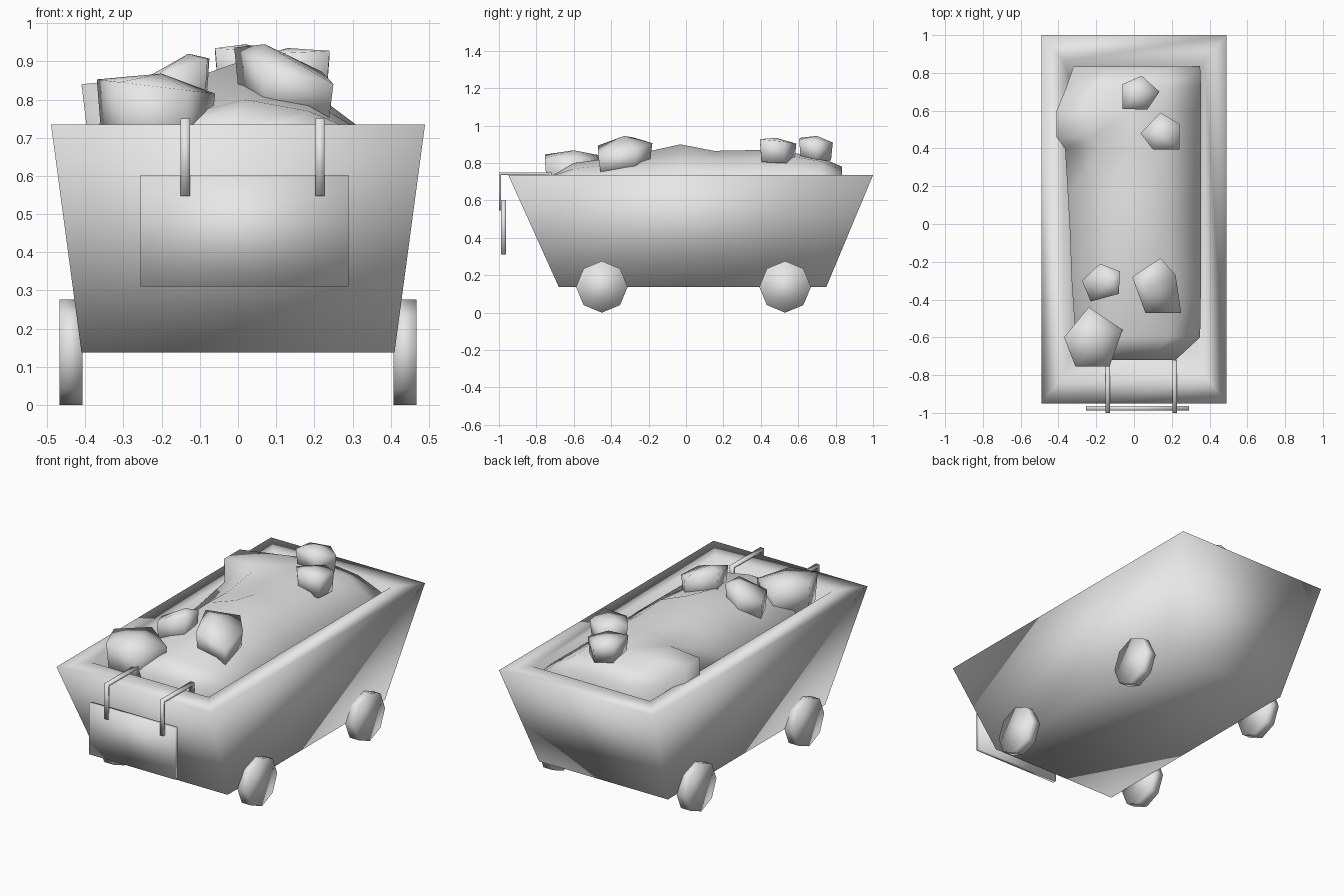
import bpy, bmesh, math
from mathutils import Vector

if "Cube" in bpy.data.objects:
    bpy.data.objects.remove(bpy.data.objects["Cube"], do_unlink=True)

GREY = (0.8, 0.8, 0.8, 1)
grey = bpy.data.materials.new("plain_grey")
grey.use_nodes = True
grey.diffuse_color = GREY
grey.node_tree.nodes["Principled BSDF"].inputs["Base Color"].default_value = GREY


def finish(name, bm):
    """Turn a bmesh into a smooth grey object."""
    bmesh.ops.recalc_face_normals(bm, faces=bm.faces)
    for face in bm.faces:
        face.smooth = True
    mesh = bpy.data.meshes.new(name)
    bm.to_mesh(mesh)
    bm.free()
    mesh.materials.append(grey)
    obj = bpy.data.objects.new(name, mesh)
    bpy.context.collection.objects.link(obj)
    return obj


def loft(name, rings):
    """Skin a list of closed rings and cap both ends."""
    bm = bmesh.new()
    loops = [[bm.verts.new(p) for p in ring] for ring in rings]
    for a, b in zip(loops, loops[1:]):
        for i in range(len(a)):
            j = (i + 1) % len(a)
            bm.faces.new((a[i], a[j], b[j], b[i]))
    bm.faces.new(loops[0])
    bm.faces.new(loops[-1])
    return finish(name, bm)


def rect(hx, y0, y1, z):
    return [(-hx, y0, z), (hx, y0, z), (hx, y1, z), (-hx, y1, z)]


def extrude_x(name, outline, x0, x1):
    return loft(name, [[(x, y, z) for y, z in outline] for x in (x0, x1)])


# Tapered cart body with a flat rim and a hollow inside
loft("cart_body", [
    rect(0.41, -0.68, 0.75, 0.137),
    rect(0.49, -0.95, 1.0, 0.735),
    rect(0.373, -0.8, 0.86, 0.735),
    rect(0.33, -0.67, 0.74, 0.45),
])

# Eight-sided wheels
for place, cy in (("front", -0.45), ("back", 0.53)):
    outline = [(cy + 0.138 * math.sin(k * math.pi / 4),
                0.138 + 0.138 * math.cos(k * math.pi / 4)) for k in range(8)]
    for side, s in (("left", 1), ("right", -1)):
        extrude_x(f"{place}_{side}_wheel", outline, s * 0.407, s * 0.468)

# Hanging plate and its two hooks
extrude_x("hanging_plate", [(-0.988, 0.31), (-0.963, 0.31),
                            (-0.963, 0.603), (-0.988, 0.603)], -0.255, 0.29)
hook = [(-1, 0.547), (-1, 0.75), (-0.72, 0.75), (-0.72, 0.66),
        (-0.735, 0.66), (-0.735, 0.737), (-0.988, 0.737), (-0.988, 0.547)]
for side, x in (("right", -0.138), ("left", 0.215)):
    extrude_x(f"{side}_hook", hook, x - 0.012, x + 0.012)

# Lumpy load: each row is y, left x, right x, then heights from left to right
rows = [
    (-0.72, -0.28, 0.22, (0.68, 0.72, 0.73, 0.73, 0.69)),
    (-0.6, -0.31, 0.35, (0.70, 0.76, 0.80, 0.77, 0.70)),
    (-0.3, -0.33, 0.355, (0.70, 0.80, 0.84, 0.80, 0.70)),
    (-0.03, -0.34, 0.355, (0.70, 0.84, 0.90, 0.83, 0.70)),
    (0.15, -0.35, 0.355, (0.71, 0.83, 0.865, 0.82, 0.70)),
    (0.4, -0.365, 0.355, (0.74, 0.85, 0.87, 0.83, 0.70)),
    (0.46, -0.41, 0.355, (0.84, 0.86, 0.86, 0.83, 0.70)),
    (0.6, -0.41, 0.355, (0.84, 0.85, 0.85, 0.83, 0.70)),
    (0.72, -0.36, 0.355, (0.76, 0.82, 0.83, 0.81, 0.70)),
    (0.835, -0.32, 0.35, (0.74, 0.77, 0.78, 0.76, 0.69)),
]
bm = bmesh.new()
grid = [[bm.verts.new((xl + (xr - xl) * i / 4, y, z)) for i, z in enumerate(hs)]
        for y, xl, xr, hs in rows]
for a, b in zip(grid, grid[1:]):
    for i in range(4):
        bm.faces.new((a[i], a[i + 1], b[i + 1], b[i]))
border = [e for e in bm.edges if e.is_boundary]
skirt = bmesh.ops.extrude_edge_only(bm, edges=border)["geom"]
for v in skirt:
    if isinstance(v, bmesh.types.BMVert):
        v.co = (v.co.x * 0.9, v.co.y * 0.88, 0.5)
finish("load_pile", bm)


def rock(name, outline, base, top, slope, peak):
    """Chunky stone: a tilted five-sided block with a low peak."""
    bm = bmesh.new()
    c = sum((Vector(p) for p in outline), Vector((0, 0))) / len(outline)
    low, high = [], []
    for p in outline:
        d = Vector(p) - c
        tilt = d.dot(Vector(slope))
        q = c + d * 0.9
        low.append(bm.verts.new((q.x, q.y, base + tilt * 0.5)))
        high.append(bm.verts.new((p[0], p[1], top + tilt)))
    tip = bm.verts.new(peak)
    bm.faces.new(low)
    for i in range(len(outline)):
        j = (i + 1) % len(outline)
        bm.faces.new((low[i], low[j], high[j], high[i]))
        bm.faces.new((high[i], high[j], tip))
    finish(name, bm)


# Stones lying on the load
rock("front_corner_rock", [(-0.37, -0.6), (-0.24, -0.44), (-0.06, -0.56),
     (-0.13, -0.755), (-0.31, -0.755)], 0.66, 0.835, (-0.12, 0), (-0.2, -0.6, 0.868))
rock("front_small_rock", [(-0.275, -0.3), (-0.18, -0.21), (-0.075, -0.25),
     (-0.08, -0.37), (-0.23, -0.41)], 0.74, 0.875, (0.35, 0), (-0.13, -0.3, 0.92))
rock("front_left_rock", [(-0.01, -0.28), (0.14, -0.18), (0.22, -0.27),
     (0.25, -0.47), (0.06, -0.47)], 0.77, 0.89, (-0.28, 0.12), (0.07, -0.33, 0.945))
rock("back_left_rock", [(0.035, 0.48), (0.14, 0.59), (0.24, 0.53),
     (0.24, 0.395), (0.1, 0.395)], 0.8, 0.915, (0.05, -0.1), (0.13, 0.48, 0.935))
rock("back_rock", [(-0.06, 0.74), (0.04, 0.785), (0.135, 0.7),
     (0.07, 0.605), (-0.06, 0.61)], 0.82, 0.92, (-0.08, -0.1), (0.02, 0.7, 0.945))
